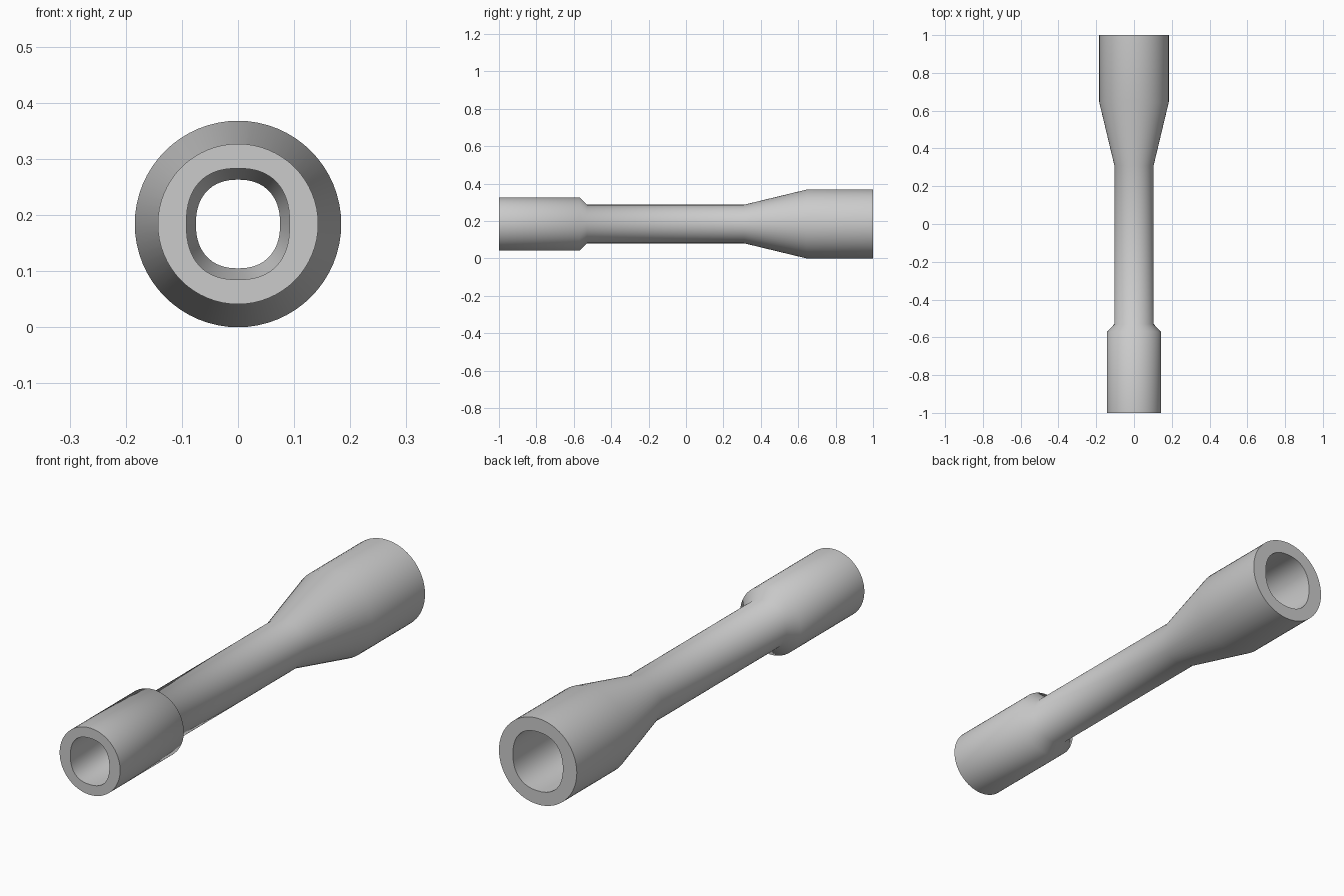
import bpy, bmesh, math

if "Cube" in bpy.data.objects:
    bpy.data.objects.remove(bpy.data.objects["Cube"])

AXIS_Z = 0.184
SEGMENTS = 64

# Sections: y, half width, half height, roundness exponent (2 = ellipse)
outer = [(-1, .143, .143, 2), (-.57, .143, .143, 2), (-.53, .104, .103, 2),
         (.31, .104, .103, 2), (.645, .184, .184, 2), (1, .184, .184, 2)]
bore = [(1, .118, .126, 2.3), (.645, .118, .126, 2.3), (.31, .077, .081, 2.3),
        (-.53, .075, .079, 2.3), (-.57, .092, .099, 2.4), (-1, .092, .099, 2.4)]


def ring(bm, y, rx, rz, n):
    verts = []
    for i in range(SEGMENTS):
        a = 2 * math.pi * i / SEGMENTS
        c, s = math.cos(a), math.sin(a)
        x = rx * math.copysign(abs(c) ** (2 / n), c)
        z = rz * math.copysign(abs(s) ** (2 / n), s)
        verts.append(bm.verts.new((x, y, AXIS_Z + z)))
    return verts


# Hollow extension bar: outer skin and bore joined by flat end faces
bm = bmesh.new()
rings = [ring(bm, *section) for section in outer + bore]
for a, b in zip(rings, rings[1:] + rings[:1]):
    for i in range(SEGMENTS):
        j = (i + 1) % SEGMENTS
        bm.faces.new((a[i], a[j], b[j], b[i]))
bmesh.ops.recalc_face_normals(bm, faces=bm.faces[:])
mesh = bpy.data.meshes.new("hollow_socket_bar")
bm.to_mesh(mesh)
bm.free()
bar = bpy.data.objects.new("hollow_socket_bar", mesh)
bpy.context.collection.objects.link(bar)

# Smooth walls, crisp end rims
bpy.context.view_layer.objects.active = bar
bar.select_set(True)
bpy.ops.object.shade_smooth_by_angle(angle=math.radians(60))
